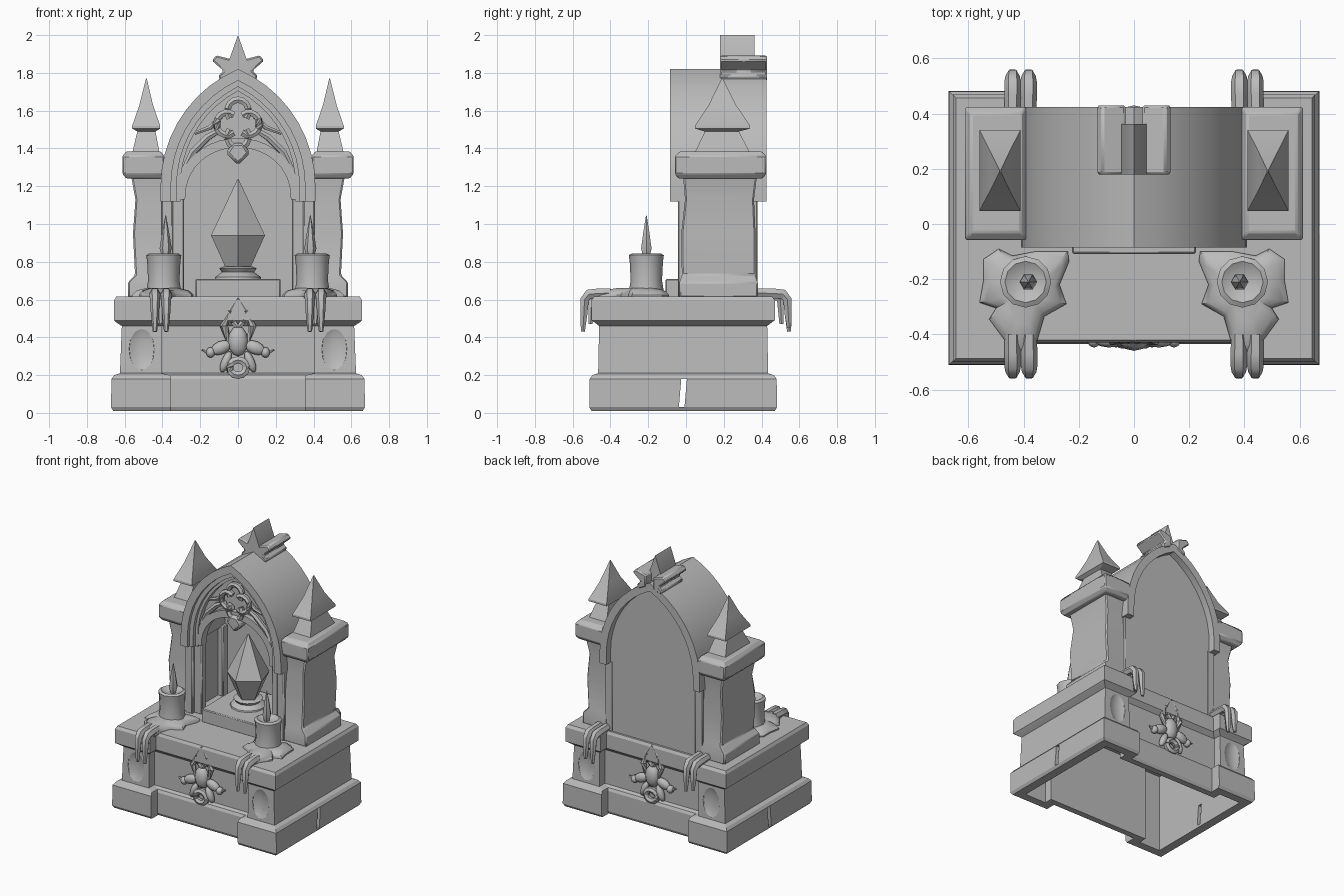
import bpy, bmesh, math
from mathutils import Vector, Matrix

cube = bpy.data.objects.get("Cube")
if cube:
    bpy.data.objects.remove(cube)

stone = bpy.data.materials.new("grey_stone")
stone.use_nodes = True
stone.diffuse_color = (0.5, 0.5, 0.5, 1)
stone.node_tree.nodes["Principled BSDF"].inputs["Base Color"].default_value = (0.5, 0.5, 0.5, 1)


def shade(ob, angle):
    bpy.ops.object.select_all(action="DESELECT")
    ob.select_set(True)
    bpy.context.view_layer.objects.active = ob
    bpy.ops.object.shade_smooth_by_angle(angle=math.radians(angle))


def finish(name, bm, mirror=False, bevel=0.0, smooth=30):
    """Turn a bmesh into a finished object, optionally bevelled and mirrored."""
    bmesh.ops.recalc_face_normals(bm, faces=bm.faces)
    me = bpy.data.meshes.new(name)
    bm.to_mesh(me)
    bm.free()
    me.materials.append(stone)
    ob = bpy.data.objects.new(name, me)
    bpy.context.collection.objects.link(ob)
    shade(ob, smooth)
    if bevel:
        m = ob.modifiers.new("Bevel", "BEVEL")
        m.width, m.segments, m.limit_method = bevel, 1, "ANGLE"
    if mirror:
        ob.modifiers.new("Mirror", "MIRROR").use_mirror_merge = False
    return ob


def add_rings(bm, rings):
    """Skin a list of equal closed rings and cap both ends."""
    vs = [[bm.verts.new(p) for p in r] for r in rings]
    n = len(vs[0])
    for a, b in zip(vs, vs[1:]):
        for i in range(n):
            j = (i + 1) % n
            bm.faces.new((a[i], a[j], b[j], b[i]))
    bm.faces.new(vs[0])
    bm.faces.new(vs[-1])


def loft(name, rings, **kw):
    bm = bmesh.new()
    add_rings(bm, rings)
    return finish(name, bm, **kw)


def rect(x0, x1, y0, y1, z):
    return [(x0, y0, z), (x1, y0, z), (x1, y1, z), (x0, y1, z)]


def box(name, x0, x1, y0, y1, z0, z1, **kw):
    return loft(name, [rect(x0, x1, y0, y1, z) for z in (z0, z1)], **kw)


def circle(x, y, z, r, n, turn=0.0):
    return [(x + r * math.cos(turn + math.tau * i / n), y + r * math.sin(turn + math.tau * i / n), z)
            for i in range(n)]


def lathe(name, x, y, profile, n, turn=0.0, **kw):
    return loft(name, [circle(x, y, z, r, n, turn) for r, z in profile], **kw)


def plate(name, pts, y0, y1, **kw):
    """Extrude an outline in the front plane from y0 to y1."""
    return loft(name, [[(x, y, z) for x, z in pts] for y in (y0, y1)], **kw)


def band(name, outer, inner, y0, y1, **kw):
    """A strip between two matching curves, given depth."""
    rings = [[(a[0], y0, a[1]), (b[0], y0, b[1]), (b[0], y1, b[1]), (a[0], y1, a[1])]
             for a, b in zip(outer, inner)]
    return loft(name, rings, **kw)


def tube(bm, pts, radii, n=6):
    """A tapering tube along a path."""
    pts = [Vector(p) for p in pts]
    rings = []
    for i, p in enumerate(pts):
        d = pts[min(i + 1, len(pts) - 1)] - pts[max(i - 1, 0)]
        q = d.to_track_quat("Z", "Y")
        rings.append([p + q @ Vector(c) for c in circle(0, 0, 0, radii[i], n)])
    add_rings(bm, rings)


# ---- hollow base: plinth, body and lid in one skin, with projecting corners
def footprint(hx, hy, hm, xp, z):
    half = [(-hx, -hy), (-xp, -hy), (-xp, -hm), (xp, -hm), (xp, -hy), (hx, -hy)]
    return [(x, y - 0.015, z) for x, y in half + [(-x, -y) for x, y in half]]


base = loft("base", [
    footprint(.595, .425, .365, .42, .59), footprint(.595, .425, .365, .42, .01),
    footprint(.66, .485, .41, .355, .01), footprint(.672, .497, .42, .355, .03),
    footprint(.67, .495, .42, .355, .18), footprint(.655, .48, .41, .36, .2),
    footprint(.625, .45, .385, .405, .21), footprint(.615, .445, .385, .405, .46),
    footprint(.645, .47, .405, .38, .48), footprint(.657, .485, .415, .37, .49),
    footprint(.657, .485, .415, .37, .595), footprint(.645, .472, .405, .37, .615)])

# carve the corner niches and the cracks in the side walls
bm = bmesh.new()
for sx in (-1, 1):
    for y in (-.475, .445):
        bmesh.ops.create_uvsphere(bm, u_segments=12, v_segments=8, radius=1, matrix=Matrix.Translation(
            (sx * .51, y, .34)) @ Matrix.Diagonal((.075, .031, .12, 1)))
    x = sx * .62
    add_rings(bm, [rect(x - .1, x + .1, -.038, -.008, .03), rect(x - .1, x + .1, -.025, .005, .18)])
cutter = finish("cutter", bm)
cutter.hide_render = True
mod = base.modifiers.new("Carve", "BOOLEAN")
mod.operation, mod.object, mod.solver = "DIFFERENCE", cutter, "EXACT"
bpy.context.view_layer.objects.active = base
bpy.ops.object.modifier_apply(modifier=mod.name)
bpy.data.objects.remove(cutter)
shade(base, 20)

# ---- side towers with caps and spires
loft("tower", [rect(*r) for r in [
    (.38, .583, -.035, .38, .61), (.38, .583, -.035, .38, .69), (.39, .545, -.022, .368, .73),
    (.39, .556, -.025, .368, .95), (.39, .543, -.005, .36, 1.13), (.385, .565, -.015, .375, 1.25)]],
    mirror=True, bevel=.008)
loft("tower_cap", [rect(*r) for r in [
    (.40, .59, -.04, .405, 1.24), (.39, .612, -.058, .425, 1.265), (.39, .612, -.058, .425, 1.36),
    (.41, .59, -.03, .40, 1.385)]], mirror=True, bevel=.006)
loft("spire", [rect(*r) for r in [
    (.415, .56, .045, .34, 1.375), (.437, .533, .1, .28, 1.49), (.412, .56, .048, .34, 1.505),
    (.412, .56, .048, .34, 1.52), (.45, .522, .12, .265, 1.63), (.483, .487, .189, .195, 1.77)]],
    mirror=True, smooth=20)


# ---- pointed arch
def arch(d, foot=1.12, steps=9):
    """Pointed arch, inset by d from the outer edge."""
    r, c, z0 = .674 - d, -.264, 1.2
    top = math.acos(-c / r)
    right = [(c + r * math.cos(top * i / steps), z0 + r * math.sin(top * i / steps)) for i in range(steps + 1)]
    right = [(c + r, foot)] + right
    return right + [(-x, z) for x, z in reversed(right[:-1])]


band("arch_roof", arch(0), arch(.055), -.085, .425, smooth=20)
band("arch_moulding", arch(.05), arch(.085), -.06, .03, smooth=20)
band("arch_inner_moulding", arch(.08), arch(.105), -.035, .03, smooth=20)
plate("back_wall", arch(.045, foot=.6), .355, .375)
box("inner_wall", .375, .40, -.02, .36, .61, 1.2, mirror=True)
box("jamb", .345, .405, -.042, .03, .61, 1.13, mirror=True, bevel=.006)
box("inner_jamb", .285, .35, -.015, .04, .61, 1.15, mirror=True, bevel=.006)
box("rear_jamb", .335, .40, .30, .378, .61, 1.13, mirror=True, bevel=.006)


# tracery: recessed web, opening rim, sweeping ribs, four-lobed ring and drop
def opening(w, h, n=20):
    return [(w * math.cos(math.pi * i / n), 1.13 + h * math.sin(math.pi * i / n) ** .9) for i in range(n + 1)]


band("tracery_web", arch(.09), opening(.285, .285), .005, .03)
band("opening_rim", opening(.325, .325), opening(.28, .275), -.03, .035)
bm = bmesh.new()
for s in (-1, 1):
    tube(bm, [(s * .3, -.01, 1.26), (s * .24, -.015, 1.38), (s * .16, -.02, 1.46), (s * .09, -.02, 1.5)],
         [.014, .02, .02, .014])
    tube(bm, [(s * .23, -.01, 1.48), (s * .15, -.015, 1.51), (s * .09, -.02, 1.57)], [.01, .014, .014])
finish("tracery_ribs", bm)
bm = bmesh.new()
for k in range(4):
    a = k * math.pi / 2
    cx, cz = .058 * math.cos(a), 1.53 + .068 * math.sin(a)
    arc = [a + math.radians(t) for t in range(-130, 131, 26)]
    tube(bm, [(cx + .056 * math.cos(t), -.03, cz + .06 * math.sin(t)) for t in arc], [.02] * len(arc))
finish("four_lobed_ring", bm)
plate("arch_drop", [(0, 1.31), (.065, 1.375), (.03, 1.43), (-.03, 1.43), (-.065, 1.375)], -.055, .03, bevel=.015)

# ---- star on the ridge
plate("star_spike", [(0, 2.0), (.05, 1.86), (.04, 1.78), (-.04, 1.78), (-.05, 1.86)], .18, .362)
plate("star_arm", [(.03, 1.87), (.115, 1.893), (.138, 1.865), (.075, 1.81), (.105, 1.785), (.09, 1.755),
                   (.03, 1.785)], .18, .43, mirror=True, bevel=.008)

# ---- crystal on its step
box("step", -.225, .225, -.108, .35, .61, .71, bevel=.006)
lathe("crystal_foot", 0, .12, [(.125, .70), (.12, .72), (.085, .745), (.1, .765), (.075, .775)], 12)
lathe("crystal", 0, .12, [(.065, .76), (.15, .94), (.004, 1.235)], 5, turn=-math.pi / 2, smooth=5)

# ---- candles standing in wax
lathe("candle", .393, -.21, [(.095, .63), (.083, .7), (.088, .8), (.093, .835), (.075, .845), (.04, .825)],
      12, mirror=True, smooth=40)
lathe("flame", .383, -.21, [(.018, .82), (.032, .87), (.018, .96), (.002, 1.045)], 6, mirror=True)
wax = [(.545, -.127), (.49, -.09), (.44, -.115), (.36, -.10), (.24, -.10), (.235, -.135), (.27, -.22),
       (.245, -.29), (.325, -.335), (.35, -.42), (.355, -.47), (.46, -.47), (.47, -.42), (.525, -.345),
       (.5, -.305), (.56, -.285), (.545, -.2)]
loft("wax_pool", [[(.4 + (x - .4) * s, -.25 + (y + .25) * s, z) for x, y in wax]
                  for s, z in ((1, .605), (1, .625), (.85, .648), (.5, .662))], mirror=True, smooth=40)


# drips running over the front and rear edges
def drips(name, side, start, xs):
    bm = bmesh.new()
    for x, bottom in xs:
        path = [(start, .635), (.47, .632), (.515, .628), (.537, .6), (.541, .52), (.546, bottom)]
        tube(bm, [(x, side * y, z) for y, z in path], [.028, .03, .03, .026, .021, .012])
    tube(bm, [(.41, side * .45, .62), (.41, side * .5, .6), (.41, side * .505, .47)], [.02, .022, .012])
    finish(name, bm, mirror=True, smooth=50)


drips("front_wax_drips", -1, .40, [(.38, .43), (.44, .43)])
drips("rear_wax_drips", 1, .38, [(.382, .43), (.44, .45)])

# ---- leaf ornament on the front and rear panels
for side, name in ((-1, "front"), (1, "rear")):
    y = side * .405 - .015
    bm = bmesh.new()

    def lobe(x, z, rx, rz, tilt=0.0, ry=.028):
        bmesh.ops.create_uvsphere(bm, u_segments=10, v_segments=6, radius=1, matrix=Matrix.Translation(
            (x, y, z)) @ Matrix.Rotation(tilt, 4, "Y") @ Matrix.Diagonal((rx, ry, rz, 1)))

    lobe(0, .38, .055, .08, ry=.04)
    for s in (-1, 1):
        tube(bm, [(0, y, .61), (s * .045, y, .54), (s * .025, y, .48), (0, y, .45)], [.008, .016, .016, .014])
        tube(bm, [(s * .05, y, .53), (s * .075, y, .46), (s * .05, y, .38)], [.01, .022, .014])
        lobe(s * .09, .345, .06, .035, s * .4)
        lobe(s * .145, .32, .025, .028)
        lobe(s * .065, .27, .025, .06, s * -.4)
        tube(bm, [(s * .12, y, .34), (s * .165, y, .32), (s * .19, y, .335)], [.014, .012, .005])
    ring = [math.tau * i / 12 for i in range(13)]
    tube(bm, [(.045 * math.cos(t), y + side * .01, .24 + .04 * math.sin(t)) for t in ring], [.022] * 13)
    finish(name + "_leaf_ornament", bm, smooth=45)
